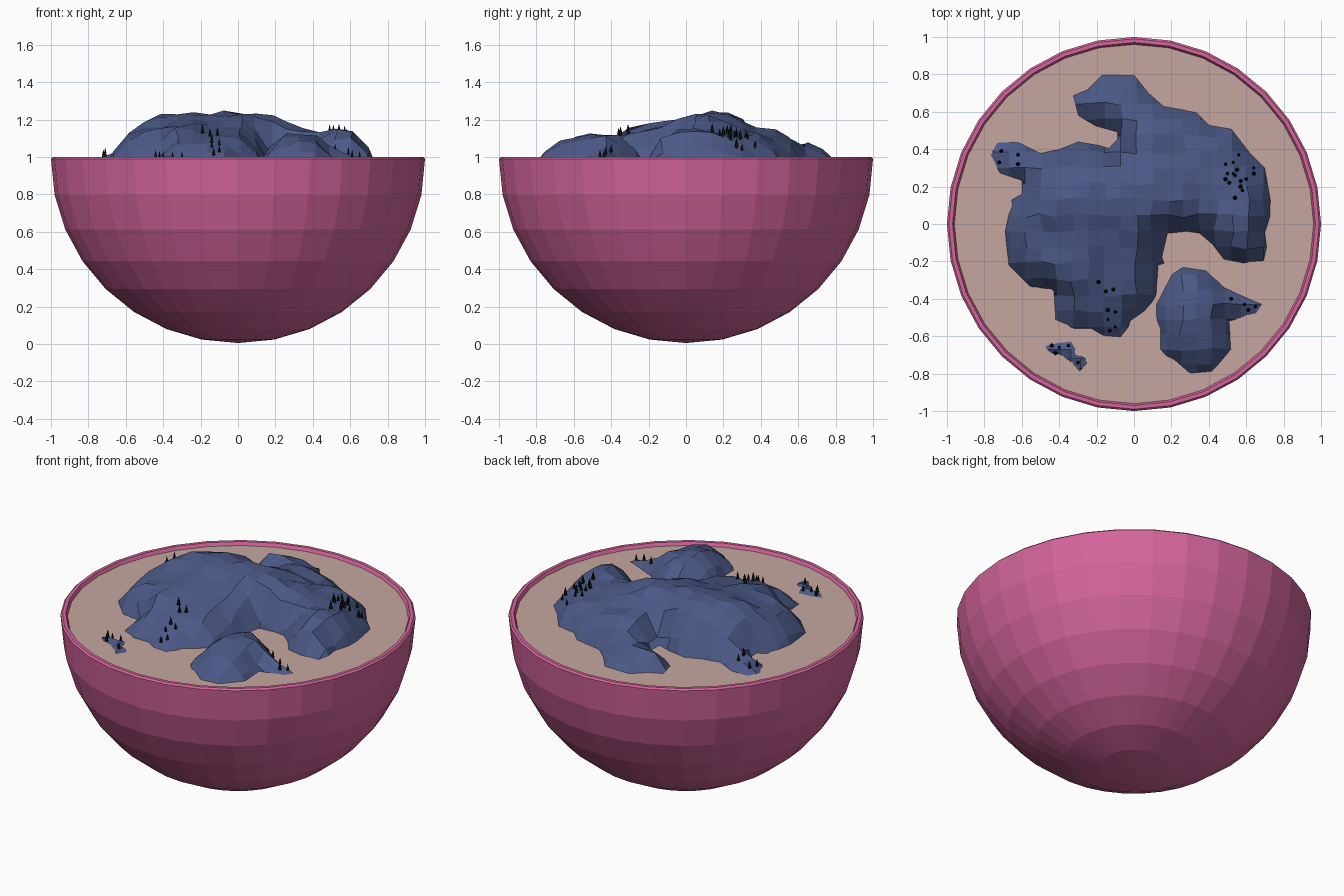
import bpy, bmesh, math, random
from mathutils import Vector
from mathutils.bvhtree import BVHTree

if "Cube" in bpy.data.objects:
    bpy.data.objects.remove(bpy.data.objects["Cube"])

random.seed(4)
WATER = 0.98


def material(name, rgb):
    m = bpy.data.materials.new(name)
    m.diffuse_color = (*rgb, 1)
    m.use_nodes = True
    m.node_tree.nodes["Principled BSDF"].inputs["Base Color"].default_value = m.diffuse_color
    return m


def finish(bm, name, mat):
    mesh = bpy.data.meshes.new(name)
    bm.to_mesh(mesh)
    ob = bpy.data.objects.new(name, mesh)
    bpy.context.collection.objects.link(ob)
    mesh.materials.append(mat)
    return ob


pink = material("bowl_pink", (0.66, 0.13, 0.33))
sand = material("pale_water", (0.56, 0.38, 0.35))
blue = material("rock_blue", (0.07, 0.10, 0.24))
dark = material("tree_dark", (0.005, 0.006, 0.006))

# Bowl: hemisphere profile with a chamfered rim, spun in 32 steps
angles = [math.radians(11.25 * i) for i in range(9)]
outer = [(math.sin(a), 0.99 - 0.985 * math.cos(a)) for a in angles]
inner = [(0.955 * math.sin(a), 0.97 - 0.92 * math.cos(a)) for a in reversed(angles)]
profile = outer + [(0.99, 1.0), (0.97, 1.0)] + inner
bm = bmesh.new()
vs = [bm.verts.new((0, -r, z)) for r, z in profile]
es = [bm.edges.new(p) for p in zip(vs, vs[1:])]
bmesh.ops.spin(bm, geom=vs + es, cent=(0, 0, 0), axis=(0, 0, 1),
               angle=2 * math.pi, steps=32, use_merge=True)
bmesh.ops.remove_doubles(bm, verts=bm.verts, dist=0.0005)
bmesh.ops.recalc_face_normals(bm, faces=bm.faces)
finish(bm, "bowl", pink)

# Water disc
bm = bmesh.new()
bmesh.ops.create_circle(bm, cap_ends=True, segments=32, radius=0.96)
bmesh.ops.translate(bm, verts=bm.verts, vec=(0, 0, WATER))
finish(bm, "water", sand)

# Coastlines seen from above
main_coast = [
    (-.33, .70), (-.25, .72), (-.17, .80), (0, .80), (.08, .70), (.16, .63), (.33, .60),
    (.40, .53), (.52, .51), (.62, .38), (.70, .30), (.74, .08), (.70, -.05), (.72, -.20),
    (.58, -.21), (.48, -.19), (.42, -.11), (.35, -.05), (.28, -.04), (.18, -.05),
    (.15, -.18), (.18, -.25), (.13, -.22), (.12, -.38), (.08, -.45), (-.02, -.52),
    (-.04, -.61), (-.16, -.60), (-.22, -.56), (-.32, -.56), (-.42, -.52), (-.43, -.35),
    (-.55, -.34), (-.67, -.22), (-.69, -.05), (-.69, 0), (-.65, .10), (-.66, .15),
    (-.60, .16), (-.60, .23), (-.72, .27), (-.77, .36), (-.73, .44), (-.62, .44),
    (-.50, .38), (-.40, .40), (-.30, .44), (-.18, .42), (-.09, .39), (-.09, .49),
    (-.20, .52), (-.30, .58)]
east_coast = [
    (.10, -.46), (.14, -.39), (.20, -.27), (.26, -.23), (.39, -.25), (.46, -.33),
    (.53, -.36), (.69, -.43), (.68, -.48), (.59, -.50), (.51, -.52), (.52, -.67),
    (.42, -.79), (.30, -.80), (.22, -.73), (.14, -.69), (.14, -.56)]
west_coast = [
    (-.48, -.65), (-.46, -.69), (-.40, -.70), (-.35, -.73), (-.29, -.79), (-.23, -.73),
    (-.31, -.69), (-.31, -.62), (-.40, -.63)]

# Spot heights above the water: x, y, height
spots = [
    (-.35, .13, .30), (-.2, .13, .28), (0, .13, .30), (.1, .13, .29), (.2, .2, .22),
    (-.3, -.2, .23), (-.5, -.1, .14), (-.1, -.3, .14), (-.1, -.08, .17), (.5, .02, .18),
    (.4, .1, .14), (.55, .3, .11), (.3, .4, .12), (0, .35, .16), (-.05, .65, .07),
    (-.62, .35, .05), (-.3, -.45, .09), (-.1, -.5, .07), (.25, -.45, .15), (.35, -.4, .15),
    (.35, -.68, .10), (.6, -.44, .05), (-.35, -.68, .04), (-.4, .3, .16)]


def coast_distance(p, coast):
    best = 9
    for a, b in zip(coast, coast[1:] + coast[:1]):
        a, b = Vector(a), Vector(b)
        t = max(0, min(1, (p - a).dot(b - a) / (b - a).length_squared))
        best = min(best, (p - a.lerp(b, t)).length)
    return best


def height(p, coast):
    w = [(1 / (0.002 + (p - Vector(s[:2])).length ** 3), s[2]) for s in spots]
    h = sum(k * v for k, v in w) / sum(k for k, v in w)
    return h * min(1, coast_distance(p, coast) / 0.11) ** 0.75


def island(name, coast, step):
    bm = bmesh.new()
    bm.faces.new([bm.verts.new((x, y, 0)) for x, y in coast])
    # Slice the coast shape into a coarse lattice
    n = int(1 / step)
    for axis, off in (((1, 0, 0), 0.013), ((0, 1, 0), 0.13)):
        for k in range(-n - 3, n + 1):
            co = Vector(axis) * (off + k * step)
            bmesh.ops.bisect_plane(bm, geom=bm.verts[:] + bm.edges[:] + bm.faces[:],
                                   dist=1e-5, plane_co=co, plane_no=axis)
    # Lift and jitter the interior into rocky facets
    for v in bm.verts:
        if v.is_boundary:
            v.co.z = WATER - 0.003
            continue
        h = height(v.co.xy, coast)
        v.co.z = WATER + h * random.uniform(0.93, 1.05)
        if h > 0.06:
            v.co.x += random.uniform(-.14, .14) * step
            v.co.y += random.uniform(-.14, .14) * step
    bmesh.ops.recalc_face_normals(bm, faces=bm.faces)
    if sum(f.normal.z for f in bm.faces) < 0:
        bmesh.ops.reverse_faces(bm, faces=bm.faces)
    tree = BVHTree.FromBMesh(bm)
    finish(bm, name, blue)
    return tree


lands = [island("main_island", main_coast, 0.085),
         island("east_island", east_coast, 0.08),
         island("west_islet", west_coast, 0.05)]

# Conifers: two stacked cones each, set on the ground below them
groves = {
    "east_grove": [(.56, .37), (.49, .32), (.53, .33), (.50, .27), (.54, .26), (.55, .29),
                   (.57, .23), (.60, .24), (.64, .27), (.64, .30), (.58, .18), (.54, .14),
                   (.49, .24), (.51, .22), (.57, .20), (.53, .27)],
    "south_grove": [(-.19, -.31), (-.15, -.36), (-.11, -.35), (-.14, -.46), (-.14, -.51),
                    (-.10, -.47), (-.10, -.55), (-.13, -.57)],
    "north_west_grove": [(-.71, .39), (-.72, .33), (-.62, .37), (-.62, .32)],
    "islet_grove": [(-.44, -.65), (-.42, -.69), (-.40, -.66), (-.35, -.65), (-.30, -.74)],
    "south_east_grove": [(.59, -.43), (.61, -.46), (.65, -.44), (.52, -.40)]}
for name, places in groves.items():
    bm = bmesh.new()
    for x, y in places:
        hits = [t.ray_cast(Vector((x, y, 2)), Vector((0, 0, -1)))[0] for t in lands]
        z = max([h.z for h in hits if h] + [WATER]) - 0.003
        s = random.uniform(0.75, 1.1)
        for base, r, tall in ((0.008, 0.011, 0.03), (0.022, 0.008, 0.032), (0, 0.003, 0.012)):
            new = bmesh.ops.create_cone(bm, cap_ends=True, segments=6, radius1=r * s,
                                        radius2=0.003 * s if base == 0 else 0, depth=tall * s)
            bmesh.ops.translate(bm, verts=new["verts"],
                                vec=(x, y, z + (base + tall / 2) * s))
    finish(bm, name, dark)
